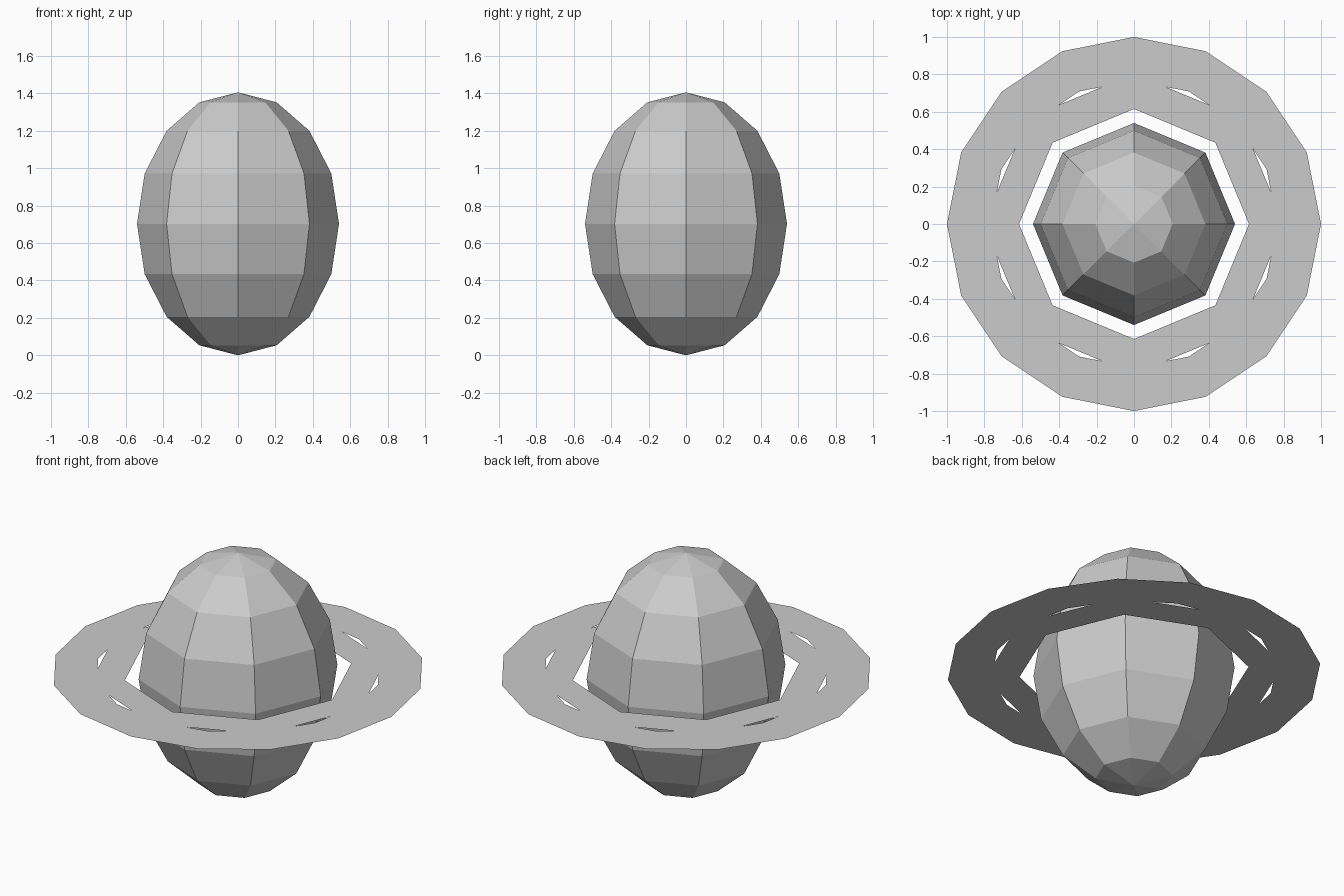
import bpy, bmesh, math

cube = bpy.data.objects.get("Cube")
if cube:
    bpy.data.objects.remove(cube, do_unlink=True)

MID_Z = 0.703

# One neutral grey for the whole model
grey = bpy.data.materials.new("light grey")
grey.use_nodes = True
colour = (0.6, 0.6, 0.6, 1)
grey.diffuse_color = colour
grey.node_tree.nodes["Principled BSDF"].inputs["Base Color"].default_value = colour


def add_object(name, bm, z):
    mesh = bpy.data.meshes.new(name)
    bm.to_mesh(mesh)
    bm.free()
    mesh.materials.append(grey)
    obj = bpy.data.objects.new(name, mesh)
    obj.location.z = z
    bpy.context.collection.objects.link(obj)
    return obj


def flat_ring(name, sides, inner, outer, z):
    bm = bmesh.new()
    loops = []
    for radius in (inner, outer):
        angles = [math.tau * i / sides for i in range(sides)]
        loops.append([bm.verts.new((radius * math.cos(a), radius * math.sin(a), 0))
                      for a in angles])
    a, b = loops
    for i in range(sides):
        j = (i + 1) % sides
        bm.faces.new((a[i], b[i], b[j], a[j]))
    return add_object(name, bm, z)


# Faceted planet body, stretched upwards
bm = bmesh.new()
bmesh.ops.create_uvsphere(bm, u_segments=8, v_segments=8, radius=1)
bmesh.ops.scale(bm, vec=(0.54, 0.54, MID_Z), verts=bm.verts)
add_object("planet_body", bm, MID_Z)

# Two flat rings whose corners overlap, leaving slivers between them
flat_ring("inner_ring", 8, 0.615, 0.803, MID_Z - 0.0005)
flat_ring("outer_ring", 16, 0.767, 1.0, MID_Z + 0.0005)
